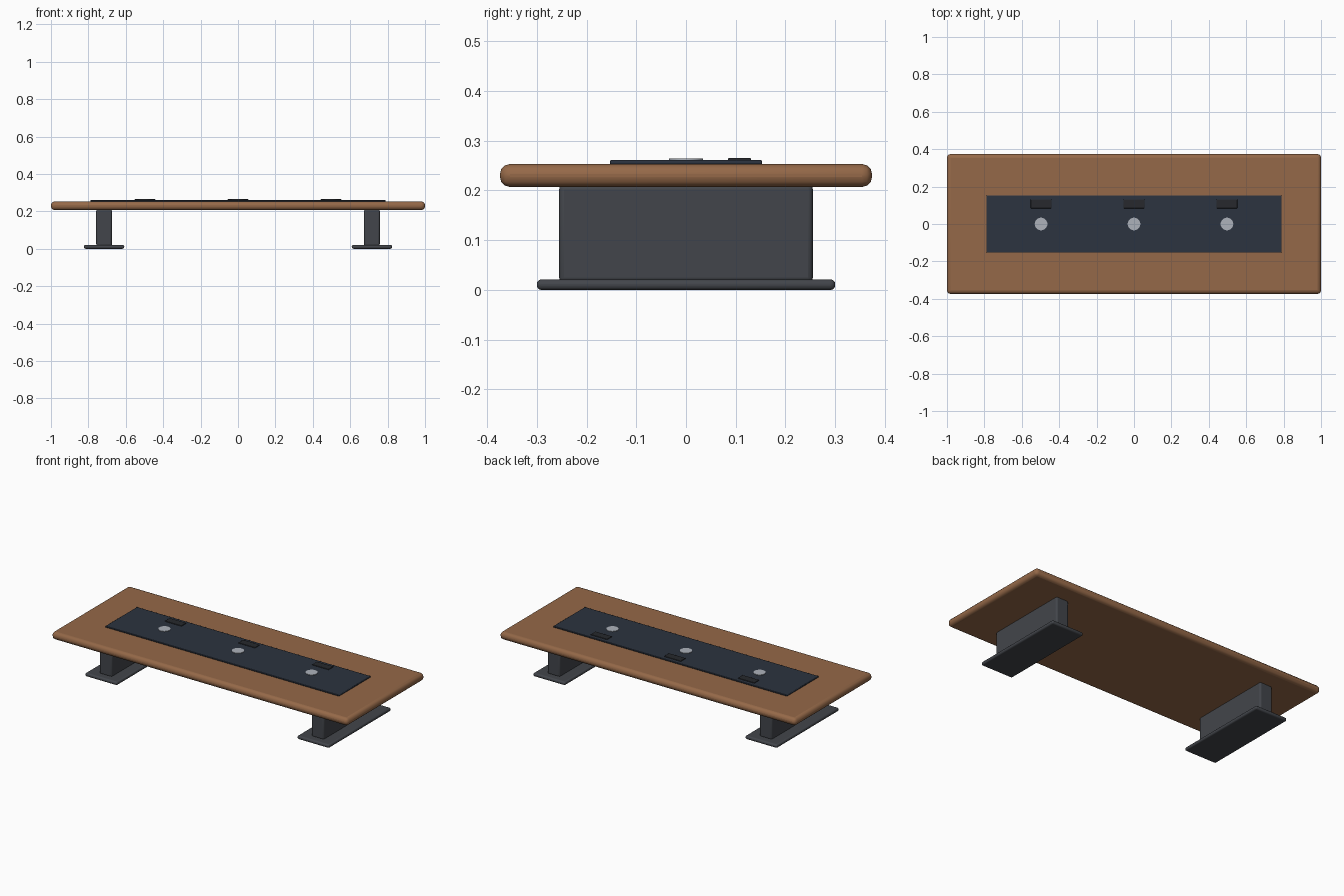
import bpy

if "Cube" in bpy.data.objects:
    bpy.data.objects.remove(bpy.data.objects["Cube"])


def material(name, rgb):
    m = bpy.data.materials.new(name)
    m.diffuse_color = (*rgb, 1)
    m.use_nodes = True
    m.node_tree.nodes["Principled BSDF"].inputs["Base Color"].default_value = m.diffuse_color
    return m


wood = material("wood", (0.30, 0.14, 0.065))
metal = material("dark_metal", (0.055, 0.06, 0.07))
runner_mat = material("runner_cloth", (0.025, 0.033, 0.05))
black = material("black", (0.02, 0.022, 0.026))
silver = material("silver", (0.42, 0.45, 0.50))


def finish(ob, name, mat, bevel, segments):
    ob.name = name
    ob.data.materials.append(mat)
    if bevel:
        mod = ob.modifiers.new("bevel", 'BEVEL')
        mod.width = bevel
        mod.segments = segments
    bpy.ops.object.shade_smooth_by_angle()
    return ob


def box(name, x, y, z, mat, bevel=0, segments=3):
    """Box from (min, max) ranges on each axis."""
    bpy.ops.mesh.primitive_cube_add(size=1, location=[sum(r) / 2 for r in (x, y, z)])
    ob = bpy.context.object
    ob.scale = [r[1] - r[0] for r in (x, y, z)]
    bpy.ops.object.transform_apply(location=False, rotation=False, scale=True)
    return finish(ob, name, mat, bevel, segments)


# Table top and inlaid centre panel
box("table_top", (-1, 1), (-0.374, 0.374), (0.207, 0.253), wood, 0.02)
box("centre_panel", (-0.789, 0.789), (-0.153, 0.153), (0.252, 0.261), runner_mat, 0.003, 2)

# Pedestal legs with foot plates
for side, cx in (("left", -0.716), ("right", 0.716)):
    box(side + "_leg", (cx - 0.042, cx + 0.042), (-0.255, 0.255), (0.015, 0.212), metal, 0.01)
    box(side + "_foot", (cx - 0.108, cx + 0.108), (-0.3, 0.3), (0, 0.021), metal, 0.009)

# Three stations: round disc and small raised block
for i, cx in enumerate((-0.497, 0, 0.497)):
    bpy.ops.mesh.primitive_cylinder_add(vertices=32, radius=0.034, depth=0.006,
                                        location=(cx, 0, 0.261))
    finish(bpy.context.object, f"disc_{i + 1}", silver, 0, 0)
    box(f"raised_block_{i + 1}", (cx - 0.056, cx + 0.056), (0.084, 0.131),
        (0.259, 0.265), black, 0.002, 2)
